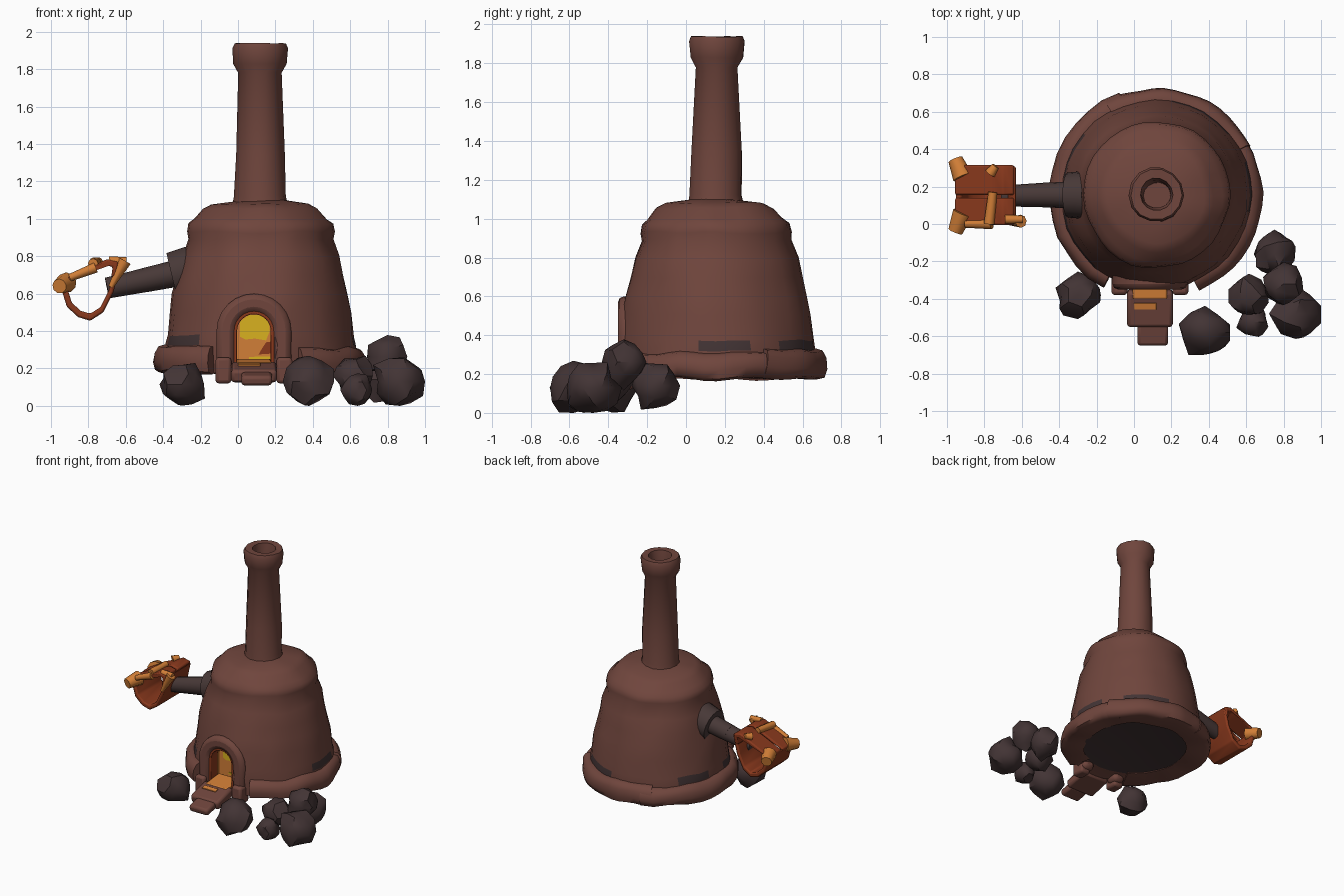
import bpy, bmesh, math, random
from mathutils import Vector, Matrix, noise

random.seed(4)
if "Cube" in bpy.data.objects:
    bpy.data.objects.remove(bpy.data.objects["Cube"])


def material(name, color):
    m = bpy.data.materials.new(name)
    m.use_nodes = True
    m.diffuse_color = (*color, 1)
    bsdf = next(n for n in m.node_tree.nodes if n.type == 'BSDF_PRINCIPLED')
    bsdf.inputs["Base Color"].default_value = (*color, 1)
    return m


clay = material("brown_clay", (.16, .06, .046))
coal = material("charcoal", (.055, .034, .035))
iron = material("dark_iron", (.064, .04, .038))
leather = material("red_leather", (.25, .04, .012))
orange = material("orange_wood", (.64, .21, .038))
yellow = material("yellow_glow", (.69, .44, .014))

CX, CY = .12, .155     # furnace axis
DX = .085              # door centre


def finish(name, bm, *mats, angle=35):
    bmesh.ops.recalc_face_normals(bm, faces=bm.faces)
    mesh = bpy.data.meshes.new(name)
    bm.to_mesh(mesh)
    bm.free()
    for m in mats:
        mesh.materials.append(m)
    ob = bpy.data.objects.new(name, mesh)
    bpy.context.collection.objects.link(ob)
    smooth(ob, angle)
    return ob


def smooth(ob, angle):
    for other in bpy.context.selected_objects:
        other.select_set(False)
    ob.select_set(True)
    bpy.context.view_layer.objects.active = ob
    bpy.ops.object.shade_smooth_by_angle(angle=math.radians(angle))


def lathe(name, prof, mats, a0=0, a1=360, n=36, lump=.016):
    """Revolve a radius/height profile; a partial turn uses a closed section."""
    bm = bmesh.new()
    full = a1 - a0 == 360
    rows = []
    for i in range(n if full else n + 1):
        a = math.radians(a0 + (a1 - a0) * i / n)
        row = []
        for r, z in prof:
            co = Vector((CX + r * math.cos(a), CY + r * math.sin(a), z))
            row.append(bm.verts.new(co + noise.noise_vector(co * 5) * lump))
        rows.append(row)
    count = len(prof)
    pairs = list(zip(rows, rows[1:] + rows[:1])) if full else list(zip(rows, rows[1:]))
    for a, b in pairs:
        for j in range(count - 1 if full else count):
            k = (j + 1) % count
            bm.faces.new((a[j], b[j], b[k], a[k]))
    if full:
        for j in (0, -1):
            bm.faces.new([row[j] for row in rows]).material_index = len(mats) > 1
    else:
        bm.faces.new(rows[0])
        bm.faces.new(rows[-1])
    return finish(name, bm, *mats, angle=55)


def prism(name, pts, y0, y1, mat):
    """Extrude an x/z outline along y."""
    bm = bmesh.new()
    f = bm.faces.new([bm.verts.new((x, y0, z)) for x, z in pts])
    ext = bmesh.ops.extrude_face_region(bm, geom=[f])["geom"]
    for v in ext:
        if isinstance(v, bmesh.types.BMVert):
            v.co.y = y1
    return finish(name, bm, mat, angle=45)


def band(name, outer, inner, y0, y1, mat, bevel):
    return add_bevel(prism(name, outer + inner[::-1], y0, y1, mat), bevel)


def add_bevel(ob, width):
    mod = ob.modifiers.new("soft_edges", 'BEVEL')
    mod.width, mod.segments, mod.limit_method = width, 2, 'ANGLE'
    return ob


def box(name, center, size, mat, tilt=0, bevel=.018):
    bm = bmesh.new()
    m = (Matrix.Translation(center) @ Matrix.Rotation(math.radians(tilt), 4, 'X')
         @ Matrix.Diagonal((*size, 1)))
    bmesh.ops.create_cube(bm, size=1, matrix=m)
    return add_bevel(finish(name, bm, mat), bevel)


def rod(name, p0, p1, r0, r1, mat, sides=16):
    p0, p1 = Vector(p0), Vector(p1)
    d = p1 - p0
    m = Matrix.Translation((p0 + p1) / 2) @ d.to_track_quat('Z', 'Y').to_matrix().to_4x4()
    bm = bmesh.new()
    bmesh.ops.create_cone(bm, cap_ends=True, segments=sides, radius1=r0, radius2=r1,
                          depth=d.length, matrix=m)
    return finish(name, bm, mat, angle=55)


def arch(radius, foot, spring=.4, n=12):
    pts = [(DX + radius * math.cos(math.pi * i / n), spring + radius * math.sin(math.pi * i / n))
           for i in range(n + 1)]
    return [(DX + radius, foot)] + pts + [(DX - radius, foot)]


# Furnace body with a cut firebox
body = lathe("furnace_body", [(.41, .2), (.5, .18), (.51, .32), (.5, .375), (.485, .5),
             (.468, .6), (.445, .7), (.42, .8), (.387, .89), (.392, .93), (.382, .975),
             (.35, 1.0), (.305, 1.055), (.26, 1.08), (.1, 1.1)], (clay, coal, orange))
cutter = prism("firebox_cutter", arch(.112, .225), -.6, -.2, orange)
cutter.hide_render = True
cut = body.modifiers.new("firebox", 'BOOLEAN')
cut.operation, cut.solver, cut.object = 'DIFFERENCE', 'EXACT', cutter
bpy.context.view_layer.objects.active = body
bpy.ops.object.modifier_apply(modifier=cut.name)
bpy.data.objects.remove(cutter)

# Soot patches above the base ring, and the glowing firebox lining
soot = [(-8, 16), (38, 85), (135, 165), (190, 230)]
for p in body.data.polygons:
    x, y, z = p.center
    r = math.hypot(x - CX, y - CY)
    a = (math.degrees(math.atan2(y - CY, x - CX)) + 20) % 360 - 20
    if .21 < z < .53 and r < .455:
        p.material_index = 2
    elif .325 < z < .37 and any(lo < a < hi for lo, hi in soot):
        p.material_index = 1
smooth(body, 55)

# Broken base ring in three overlapping arcs
for name, a0, a1, r, top in (("base_ring_back", 28, 118, .568, .33),
                             ("base_ring_left", -66, 38, .565, .31),
                             ("base_ring_right", 110, 240, .575, .315)):
    lathe(name, [(.38, .19), (r - .05, .175), (r - .012, .188), (r, .23), (r - .005, top - .045),
                 (r - .025, top - .01), (r - .055, top), (.46, top + .005)],
          (clay,), a0, a1, 14, .02)

# Chimney with a flared rim and a hollow mouth
lathe("chimney", [(.15, 1.06), (.138, 1.12), (.13, 1.35), (.113, 1.78), (.14, 1.83),
      (.146, 1.915), (.135, 1.94), (.085, 1.938), (.075, 1.86), (.07, 1.7)],
      (clay,), n=14, lump=.01)

# Door frame, feet and firebox glow
band("door_frame", arch(.2, .15), arch(.1, .15), -.35, -.24, clay, .03)
band("door_inner_rim", arch(.115, .22), arch(.09, .22), -.335, -.25, leather, .004)
for side in (-1, 1):
    box("door_foot", (DX + side * .163, -.325, .19), (.085, .11, .14), clay)
prism("glow_patch", [(.01, .37), (.04, .355), (.09, .36), (.15, .35), (.17, .4), (.165, .45),
                     (.12, .485), (.06, .487), (.01, .45)], -.207, -.199, yellow)
prism("glow_strip", [(.06, .25), (.175, .25), (.17, .265), (.06, .262)], -.207, -.199, yellow)
prism("ember_patch", [(.11, .275), (.185, .28), (.185, .345), (.15, .34), (.13, .31)],
      -.206, -.199, leather)

# Stepped pouring lip
box("firebox_floor", (DX, -.315, .225), (.185, .17, .035), orange, 6, .008)
box("upper_step", (DX, -.45, .18), (.245, .2, .07), clay, 14)
box("ember_spill", (DX - .025, -.44, .221), (.12, .035, .009), orange, 14, .002)
box("lower_step", (DX + .015, -.59, .145), (.165, .12, .055), clay, 12)

# Air pipe from the furnace wall to the bellows
rod("pipe_flange", (-.355, .155, .7), (-.25, .155, .725), .12, .13, iron)
rod("pipe_inner", (-.3, .155, .715), (-.5, .155, .672), .073, .065, iron)
rod("pipe_outer", (-.49, .155, .674), (-.7, .15, .63), .065, .056, iron)


# Bellows bag: an open sling closed by two top panels
def shrink(pts, k):
    return [(-.79 + (x + .79) * k, .635 + (z - .635) * k) for x, z in pts]


sling = [(-.955, .66), (-.915, .53), (-.855, .475), (-.79, .455), (-.72, .5), (-.665, .61),
         (-.63, .765)]
panel = [(-.65, .7), (-.64, .77), (-.7, .785), (-.76, .755), (-.83, .725), (-.96, .665),
         (-.945, .63)]
band("bellows_sling", sling, shrink(sling, .79), .0, .31, leather, .01)
for y0, y1 in ((-.005, .14), (.155, .315)):
    band("bellows_top_panel", panel, shrink(panel, .8), y0, y1, leather, .01)

# Wooden handle ends and ties
for y0, y1 in ((.06, -.04), (.25, .345)):
    rod("handle_end", (-.915, y0, .66), (-.955, y1, .64), .055, .04, orange, 9)
rod("side_brace", (-.605, .015, .775), (-.68, .01, .635), .035, .014, orange, 8)
rod("brace_tip", (-.595, .025, .775), (-.69, .025, .775), .02, .025, orange, 8)
rod("front_tie", (-.775, .0, .76), (-.755, .17, .77), .028, .024, orange, 8)
rod("back_tie", (-.77, .27, .765), (-.74, .31, .775), .03, .02, orange, 8)
rod("rim_tie", (-.9, .0, .685), (-.76, .0, .74), .02, .028, orange, 8)

# Coal lumps
for x, y, z, r in ((-.3, -.38, .115, .118), (.38, -.58, .13, .135), (.8, -.32, .262, .118),
                   (.865, -.48, .13, .135), (.615, -.385, .16, .108), (.64, -.525, .085, .085),
                   (.75, -.16, .14, .118)):
    bm = bmesh.new()
    bmesh.ops.create_icosphere(bm, subdivisions=2, radius=1)
    seed = Vector((x, y, z)) * 20
    for v in bm.verts:
        v.co *= 1 + .3 * noise.noise(v.co * 1.6 + seed) + random.uniform(-.07, .05)
        v.co = Vector((x, y, z)) + v.co * r
        v.co.x = min(v.co.x, 1)
        v.co.z = max(v.co.z, 0)
    finish("coal_lump", bm, coal, angle=40)
